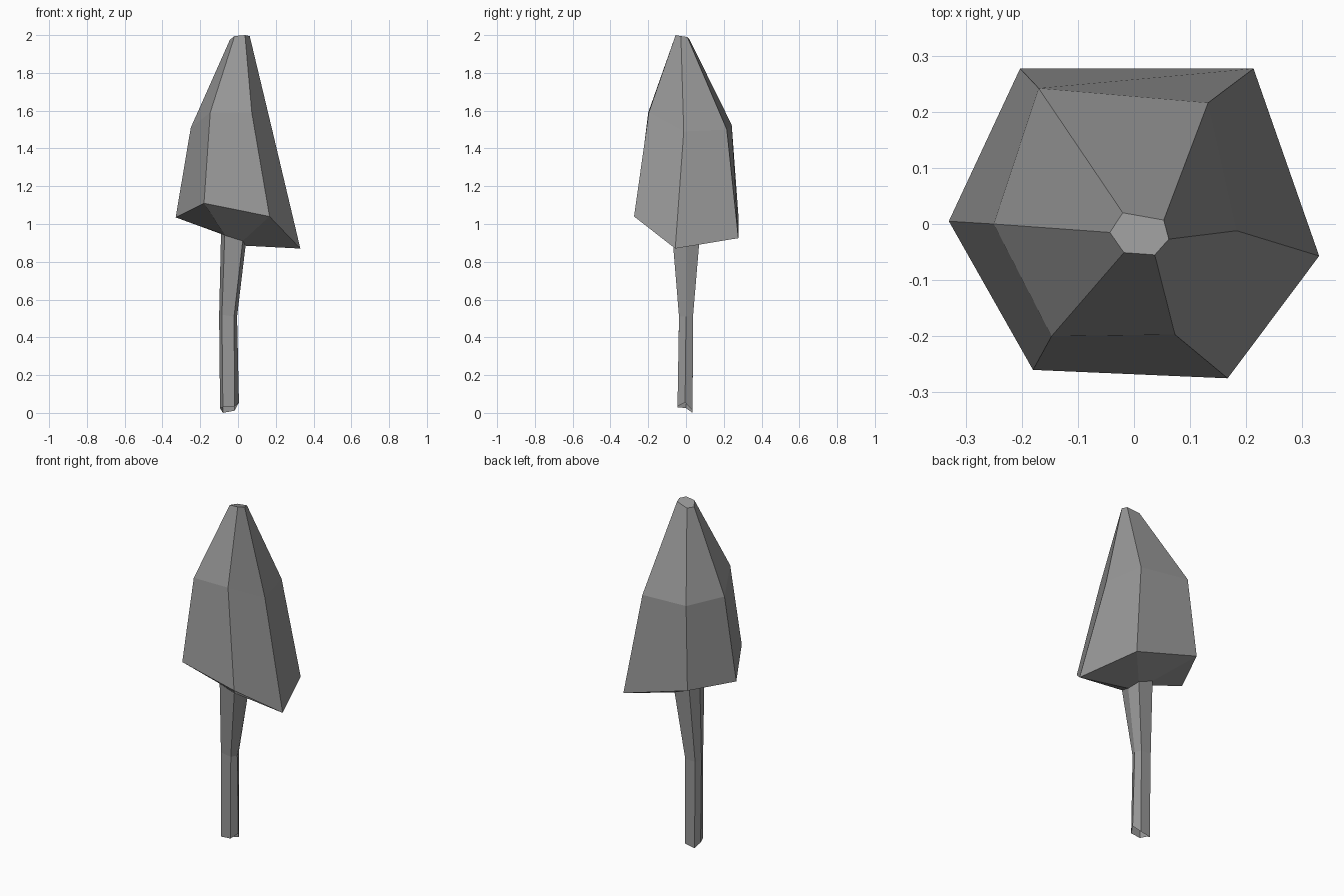
import bpy, bmesh

# Dark grey shared by both parts
grey = bpy.data.materials.new("dark_grey")
grey.diffuse_color = (.31, .31, .31, 1)


def loft(name, rings, cap_top=False):
    """Join hexagonal rings, listed counterclockwise from the left corner."""
    bm = bmesh.new()
    loops = [[bm.verts.new(p) for p in ring] for ring in rings]
    for low, high in zip(loops, loops[1:]):
        for i in range(6):
            j = (i + 1) % 6
            bm.faces.new((low[i], low[j], high[j], high[i]))
    if cap_top:
        bm.faces.new(loops[-1])
    mesh = bpy.data.meshes.new(name)
    bm.to_mesh(mesh)
    bm.free()
    mesh.materials.append(grey)
    obj = bpy.data.objects.new(name, mesh)
    bpy.context.collection.objects.link(obj)
    return obj


# Trunk: open ragged base, slight bend, flared collar
base = [(-.095, 0, .025), (-.08, -.045, .03), (-.018, -.045, .035),
        (.005, -.005, .055), (-.018, .035, .012), (-.08, .035, 0)]
bend = [(-.10, 0, .51), (-.085, -.037, .52), (-.021, -.037, .51),
        (-.005, 0, .51), (-.021, .037, .51), (-.085, .037, .51)]
collar = [(-.09, 0, .95), (-.07, -.07, .94), (.025, -.07, .91),
          (.04, 0, .885), (.025, .07, .90), (-.07, .07, .94)]
loft("trunk", [base, bend, collar])

# Crown: tilted skirt, shoulder and small capped tip
skirt = [(-.33, .005, 1.035), (-.18, -.26, 1.11), (.167, -.275, 1.04),
         (.33, -.057, .87), (.213, .277, .925), (-.203, .277, 1.05)]
shoulder = [(-.25, 0, 1.51), (-.147, -.20, 1.59), (.073, -.197, 1.59),
            (.183, -.012, 1.49), (.132, .216, 1.50), (-.17, .242, 1.525)]
tip = [(-.043, -.015, 1.975), (-.018, -.051, 1.995), (.037, -.055, 2.0),
       (.062, -.027, 1.995), (.053, .007, 1.99), (-.02, .02, 1.975)]
loft("crown", [collar, skirt, shoulder, tip], cap_top=True)
